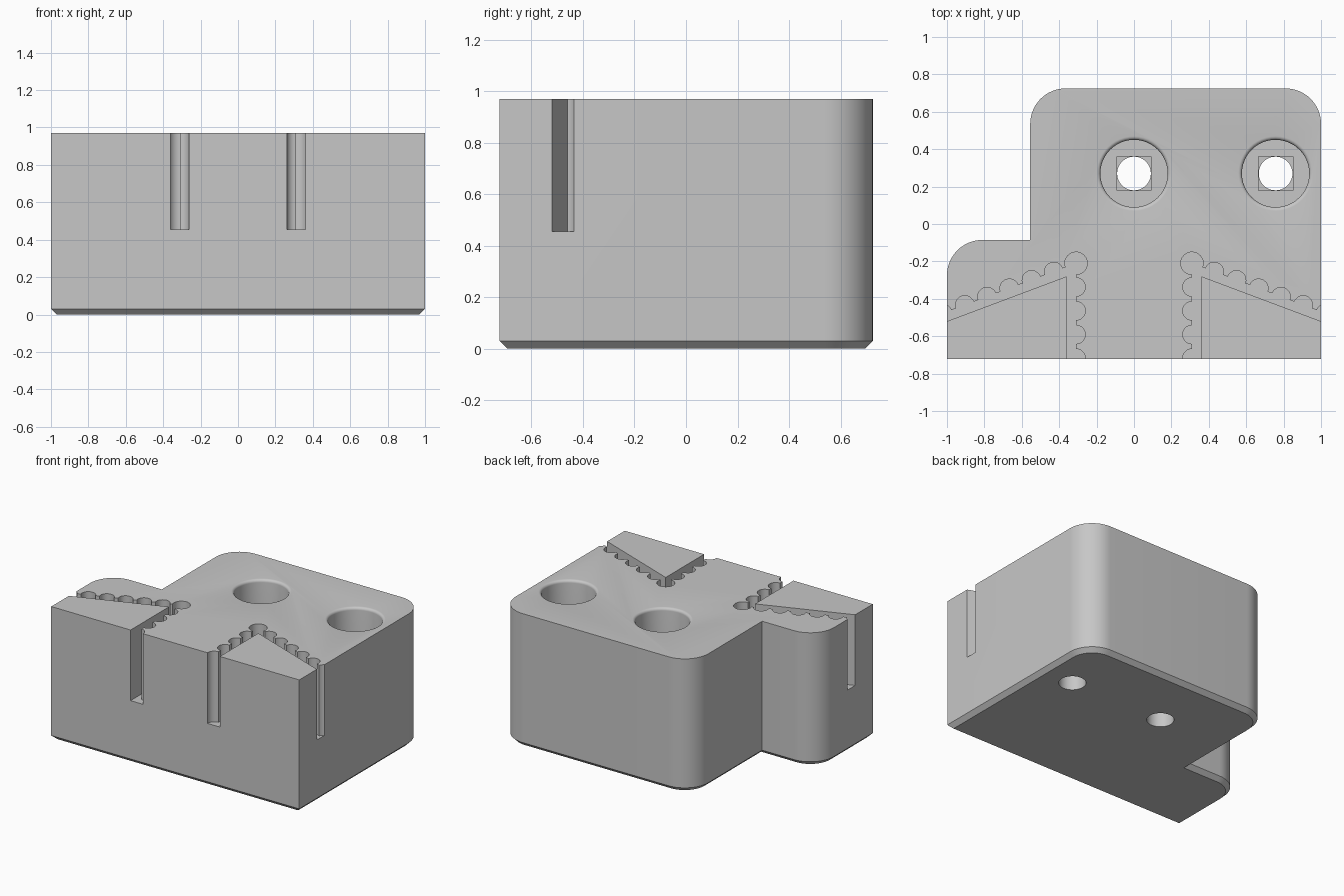
import bpy, bmesh
from math import sin, cos, pi, radians, atan2, hypot
from mathutils import Vector

if "Cube" in bpy.data.objects:
    bpy.data.objects.remove(bpy.data.objects["Cube"])

HEIGHT = 0.97
CHAMFER = 0.03
SLOT_FLOOR = 0.455
BORE_FLOOR = 0.3

grey = bpy.data.materials.new("light grey")
grey.use_nodes = True
grey.diffuse_color = (0.57, 0.57, 0.57, 1)
grey.node_tree.nodes["Principled BSDF"].inputs["Base Color"].default_value = grey.diffuse_color


def arc(cx, cy, r, start, end, steps):
    """Points on an arc, angles in radians."""
    angles = [start + (end - start) * i / steps for i in range(steps + 1)]
    return [(cx + r * cos(a), cy + r * sin(a)) for a in angles]


def loft(name, rings):
    """Closed solid through (z, outline) rings with equal point counts."""
    bm = bmesh.new()
    loops = [[bm.verts.new((x, y, z)) for x, y in pts] for z, pts in rings]
    for low, high in zip(loops, loops[1:]):
        for i in range(len(low)):
            j = (i + 1) % len(low)
            bm.faces.new((low[i], low[j], high[j], high[i]))
    bm.faces.new(loops[0][::-1])
    bm.faces.new(loops[-1])
    bmesh.ops.recalc_face_normals(bm, faces=bm.faces)
    mesh = bpy.data.meshes.new(name)
    bm.to_mesh(mesh)
    bm.free()
    mesh.materials.append(grey)
    ob = bpy.data.objects.new(name, mesh)
    bpy.context.collection.objects.link(ob)
    return ob


# Body outline: L-shaped, rounded rear corners
def outline(d):
    r = 0.19
    pts = [(-1 + d, -0.723 + d), (1 - d, -0.723 + d)]
    pts += arc(1 - r, 0.725 - r, r - d, 0, pi / 2, 16)
    pts += arc(-0.555 + r, 0.725 - r, r - d, pi / 2, pi, 16)
    pts.append((-0.555 + d, -0.085 - d))
    pts += arc(-1 + r, -0.085 - r, r - d, pi / 2, pi, 16)
    return pts


body = loft("jaw_block", [(0, outline(CHAMFER)), (CHAMFER, outline(0)), (HEIGHT, outline(0))])


# Scalloped V-shaped channel: straight inner edges, row of round lobes outside
def channel(side):
    cx, cy, pitch, lobe = 0.31, -0.21, 0.127, 0.05
    inner = Vector((0.36, -0.28))
    tilt = atan2(-0.24, 0.64)
    pts = [(cx, -0.85)]
    for i in range(4, 0, -1):
        pts += arc(cx, cy - i * pitch, lobe, 1.5 * pi, 0.5 * pi, 12)
    pts += arc(cx, cy, 0.06, 1.5 * pi, tilt, 24)
    for i in range(1, 7):
        pts += arc(cx + i * pitch * cos(tilt), cy + i * pitch * sin(tilt),
                   lobe, tilt + pi, tilt, 12)
    far = inner + Vector((cos(tilt), sin(tilt))) * 0.8
    pts += [tuple(far), tuple(inner), (inner.x, -0.85)]
    pts = [(side * x, y) for x, y in pts]
    return loft("channel_cutter", [(SLOT_FLOOR, pts), (HEIGHT + 0.1, pts)])


# Counterbored screw hole with rounded rim and shallow square step
def screw_hole(cx, cy):
    def ring(r, square=False):
        pts = []
        for i in range(48):
            a = 2 * pi * i / 48
            k = r / max(abs(cos(a)), abs(sin(a))) if square else r
            pts.append((cx + k * cos(a), cy + k * sin(a)))
        return pts

    step = BORE_FLOOR - 0.02
    rings = [(-0.1, ring(0.09)), (step, ring(0.09)), (step, ring(0.092, True)),
             (BORE_FLOOR, ring(0.092, True)), (BORE_FLOOR, ring(0.18))]
    rim = 0.02
    for i in range(6):
        a = radians(90) * i / 5
        rings.append((HEIGHT - rim + rim * sin(a), ring(0.18 + rim * (1 - cos(a)))))
    rings.append((HEIGHT + 0.1, ring(0.2)))
    return loft("screw_hole_cutter", rings)


cutters = [channel(1), channel(-1), screw_hole(0, 0.27), screw_hole(0.757, 0.27)]

bpy.ops.object.select_all(action="DESELECT")
bpy.context.view_layer.objects.active = body
body.select_set(True)
for cutter in cutters:
    cutter.hide_render = True
    mod = body.modifiers.new("cut", "BOOLEAN")
    mod.operation = "DIFFERENCE"
    mod.solver = "EXACT"
    mod.object = cutter
    bpy.ops.object.modifier_apply(modifier=mod.name)
    bpy.data.objects.remove(cutter)

bpy.ops.object.shade_smooth_by_angle(angle=radians(30))
